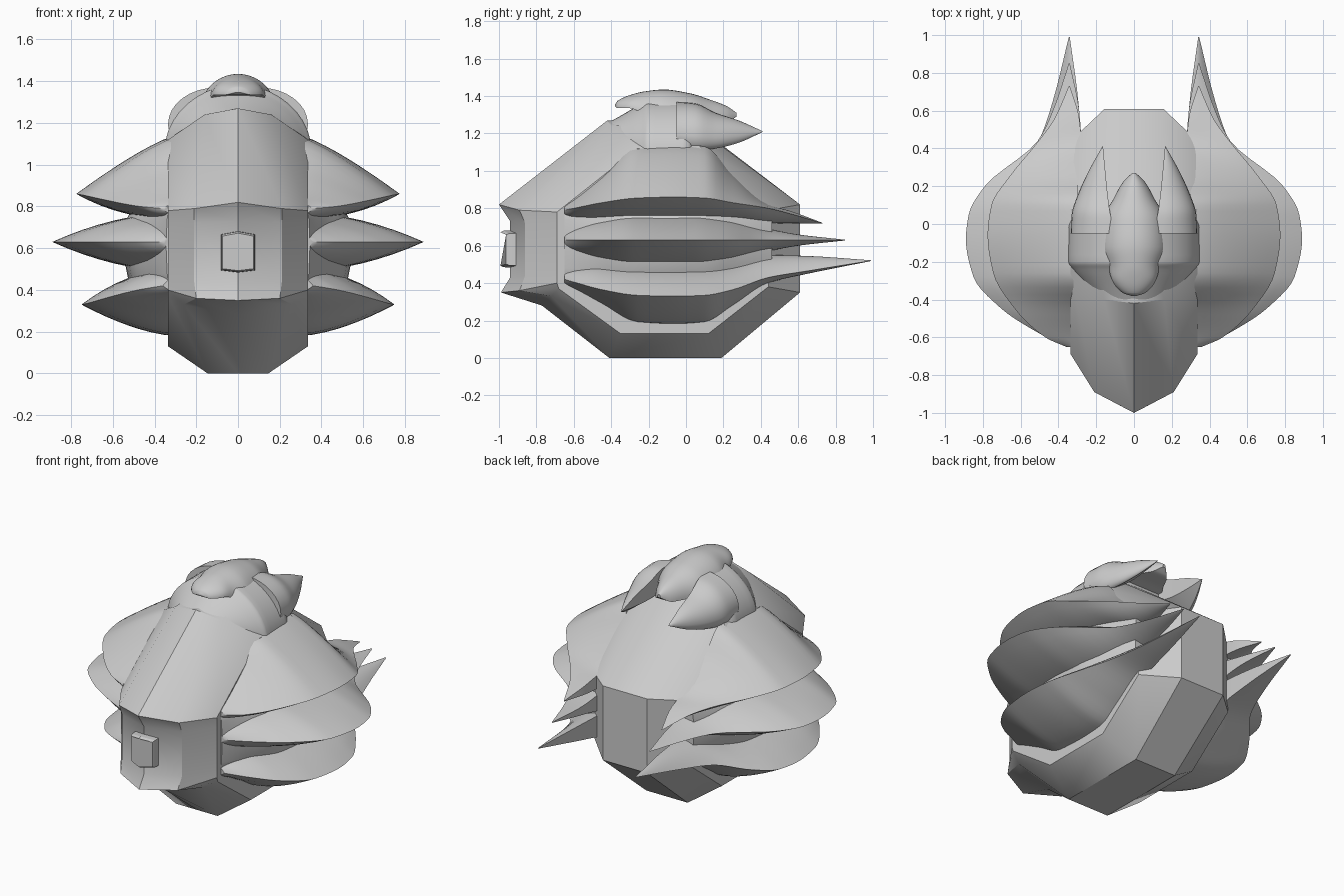
import bpy, bmesh, math


def finish(name, verts, faces, mirror=False, angle=30):
    me = bpy.data.meshes.new(name)
    me.from_pydata([tuple(v) for v in verts], [], faces)
    bm = bmesh.new()
    bm.from_mesh(me)
    bmesh.ops.remove_doubles(bm, verts=bm.verts, dist=1e-5)
    bmesh.ops.recalc_face_normals(bm, faces=bm.faces)
    bm.to_mesh(me)
    bm.free()
    ob = bpy.data.objects.new(name, me)
    bpy.context.collection.objects.link(ob)
    if mirror:
        m = ob.modifiers.new("mirror", 'MIRROR')
        m.use_mirror_merge = False
    bpy.ops.object.select_all(action='DESELECT')
    ob.select_set(True)
    bpy.context.view_layer.objects.active = ob
    bpy.ops.object.shade_smooth_by_angle(angle=math.radians(angle))
    return ob


def skin(name, rings, **kw):
    """Bridge closed rings and cap both ends."""
    n = len(rings[0])
    verts = [v for r in rings for v in r]
    faces = [(i*n + j, i*n + (j+1) % n, (i+1)*n + (j+1) % n, (i+1)*n + j)
             for i in range(len(rings)-1) for j in range(n)]
    faces += [tuple(range(n)), tuple(range(len(verts)-n, len(verts)))]
    return finish(name, verts, faces, **kw)


def smooth_keys(keys, steps=5):
    """Monotone spline through rows of section parameters (first value is y)."""
    def slope(i, k):
        if i == 0 or i == len(keys)-1:
            j = min(i, len(keys)-2)
            return (keys[j+1][k]-keys[j][k]) / (keys[j+1][0]-keys[j][0])
        a = (keys[i][k]-keys[i-1][k]) / (keys[i][0]-keys[i-1][0])
        b = (keys[i+1][k]-keys[i][k]) / (keys[i+1][0]-keys[i][0])
        return 0 if a*b <= 0 else 2*a*b/(a+b)
    out = []
    for i in range(len(keys)-1):
        h = keys[i+1][0]-keys[i][0]
        for s in range(steps):
            t = s/steps
            row = [keys[i][0] + h*t]
            for k in range(1, len(keys[0])):
                p, q = keys[i][k], keys[i+1][k]
                row.append((2*t**3-3*t*t+1)*p + (t**3-2*t*t+t)*h*slope(i, k)
                           + (3*t*t-2*t**3)*q + (t**3-t*t)*h*slope(i+1, k))
            out.append(row)
    return out + [list(keys[-1])]


# central faceted hull: keel, shoulder and side loops
keel = [(0, -.41, 0), (0, .19, 0), (0, .61, .35), (0, .61, .82), (0, .02, 1.27),
        (0, -.42, 1.27), (0, -1, .82), (0, -.94, .73), (0, -.94, .43), (0, -.99, .35), (0, -.77, .28)]
edge = [(.145, -.41, 0), (.145, .19, 0), (.155, .61, .35), (.155, .61, .82), (.16, .02, 1.26),
        (.16, -.4, 1.24), (.21, -.89, .79), (.21, -.86, .72), (.21, -.86, .44), (.2, -.89, .36), (.26, -.72, .33)]
side = [(.335, -.35, .13), (.335, .12, .13), (.335, .44, .38), (.335, .44, .79), (.335, .08, 1.12),
        (.335, -.26, 1.12), (.335, -.69, .78), (.335, -.69, .72), (.335, -.69, .45), (.335, -.69, .40), (.335, -.68, .37)]
flip = lambda ring: [(-x, y, z) for x, y, z in ring]
skin("hull", [flip(side), flip(edge), keel, edge, side], angle=32)

# small block on the front panel, with a shallow vertical ridge
boss = [[(x*s, y - (.03 if x == 0 else 0), .58 + z*s) for x, z in
         ((-.08, -.085), (0, -.095), (.08, -.085), (.08, .085), (0, .1), (-.08, .085))]
        for y, s in ((-.8, 1.05), (-.945, 1), (-.962, .92))]
skin("front_block", boss, angle=20)


# side blades; keys: y, root x, edge x, edge z, root top z, root bottom z
def blade(name, keys, p_top, p_bot):
    rings = []
    for y, xr, xe, ze, zt, zb in smooth_keys(keys):
        ts = [i/8 for i in range(9)]
        top = [(xr + (xe-xr)*t, y, ze + (zt-ze)*(1-t**p_top)) for t in ts]
        bot = [(xr + (xe-xr)*t, y, ze + (zb-ze)*(1-t**p_bot)) for t in ts[-2::-1]]
        rings.append(top + bot)
    skin(name, rings, mirror=True, angle=40)


blade("upper_blade", [
    (-.65, .30, .36, .79, .82, .76), (-.6, .30, .47, .80, .85, .75), (-.45, .30, .63, .83, .97, .74),
    (-.26, .30, .745, .855, 1.13, .74), (-.06, .30, .775, .86, 1.14, .74), (.1, .30, .755, .855, 1.13, .74),
    (.25, .30, .66, .83, .98, .74), (.44, .28, .505, .80, .82, .72), (.56, .29, .42, .77, .785, .72),
    (.73, .34, .345, .72, .722, .718)], 1.25, 2.2)
blade("middle_blade", [
    (-.65, .30, .36, .63, .67, .59), (-.58, .30, .50, .63, .70, .56), (-.45, .30, .70, .63, .74, .52),
    (-.28, .30, .85, .63, .77, .49), (-.08, .30, .89, .63, .77, .49), (.05, .30, .875, .63, .77, .49),
    (.2, .30, .79, .63, .75, .51), (.44, .28, .51, .63, .69, .57), (.6, .29, .43, .63, .66, .60),
    (.85, .34, .345, .63, .632, .628)], 1.9, 1.9)
blade("lower_blade", [
    (-.65, .30, .36, .42, .46, .39), (-.58, .30, .48, .40, .48, .36), (-.45, .30, .62, .365, .50, .29),
    (-.26, .30, .725, .335, .50, .19), (-.06, .30, .75, .33, .50, .18), (.1, .30, .73, .335, .50, .19),
    (.25, .30, .65, .365, .51, .28), (.44, .28, .505, .43, .55, .40), (.65, .295, .43, .465, .545, .45),
    (.99, .34, .345, .52, .522, .518)], 2, 1.6)

# solid core that fills the valleys between the blades
blade("blade_core", [
    (-.65, .30, .345, .62, .79, .42), (-.5, .30, .43, .62, .80, .41), (-.28, .30, .54, .62, .81, .39),
    (-.08, .30, .56, .62, .81, .39), (.1, .30, .54, .62, .81, .39), (.3, .30, .46, .62, .79, .42),
    (.46, .30, .38, .62, .77, .45)], 9, 9)


# helmet arches; keys: y, half width, bottom z, top z
def arch(name, keys, power=2.0, n=20):
    rings = []
    for y, w, zb, zt in smooth_keys(keys):
        ring = []
        for i in range(n+1):
            a = math.pi*i/n
            c, s = math.cos(a), math.sin(a)
            ring.append((w*math.copysign(abs(c)**(2/power), c), y, zb + (zt-zb)*abs(s)**(2/power)))
        rings.append(ring)
    skin(name, rings, angle=40)


arch("helmet", [(-.43, .16, 1.15, 1.25), (-.34, .24, 1.12, 1.30), (-.24, .325, 1.09, 1.36),
                (-.2, .35, 1.08, 1.385), (-.02, .35, 1.08, 1.385), (.02, .335, 1.09, 1.37),
                (.06, .25, 1.11, 1.33)], 1.9)

# crest cap over the forehead
arch("crest_cap", [(-.38, .015, 1.345, 1.355), (-.365, .06, 1.335, 1.375), (-.3, .115, 1.335, 1.405),
                   (-.22, .14, 1.3, 1.425), (-.12, .18, 1.26, 1.435), (.02, .17, 1.25, 1.415),
                   (.13, .11, 1.26, 1.38), (.22, .06, 1.26, 1.345), (.27, .01, 1.29, 1.31)])

# rear-pointing ears; keys: y, inner x, outer x, bottom z, top z
ear = []
for y, xi, xo, zb, zt in smooth_keys([
        (-.05, .10, .335, 1.12, 1.37), (.05, .125, .33, 1.11, 1.36), (.16, .14, .295, 1.12, 1.31),
        (.28, .152, .24, 1.15, 1.27), (.41, .164, .168, 1.208, 1.212)]):
    ring = [(xi, y, zt), (xi + (xo-xi)*.05, y, zb + (zt-zb)*.4)]
    for i in range(9):
        a = -math.pi/2 + math.pi/2*i/8
        ring.append((xi + (xo-xi)*(.75 + .25*math.cos(a)), y, zb + (zt-zb)*.3*(1+math.sin(a))))
    for i in range(1, 8):
        a = math.pi/2*i/8
        ring.append((xi + (xo-xi)*math.cos(a), y, zb + (zt-zb)*(.3 + .7*math.sin(a))))
    ear.append(ring)
skin("ear", ear, mirror=True, angle=40)
